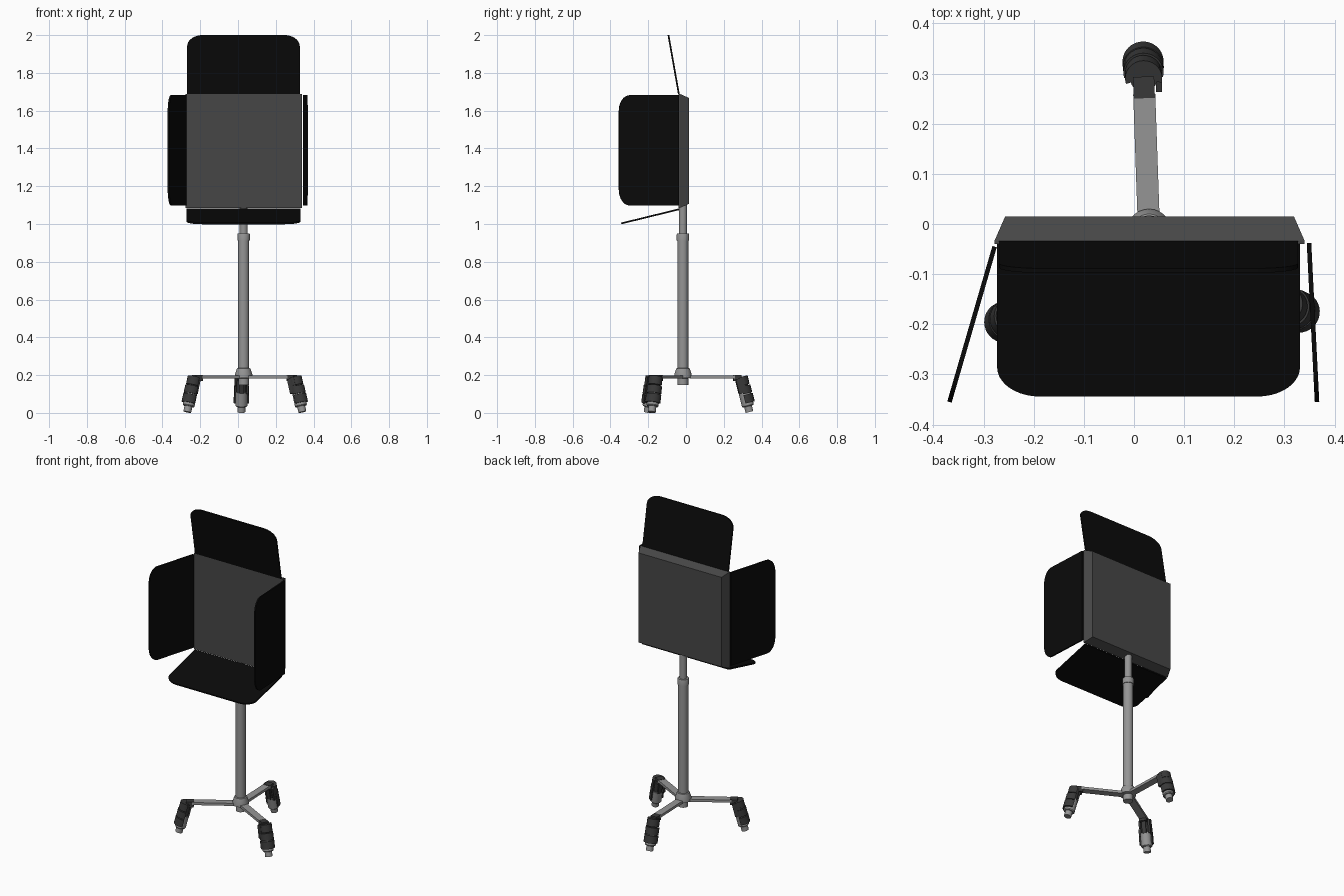
import bpy, bmesh, math
from mathutils import Vector, Matrix

if "Cube" in bpy.data.objects:
    bpy.data.objects.remove(bpy.data.objects["Cube"])


def material(name, v):
    m = bpy.data.materials.new(name)
    m.diffuse_color = (v, v, v, 1)
    m.use_nodes = True
    m.node_tree.nodes["Principled BSDF"].inputs["Base Color"].default_value = m.diffuse_color
    return m


BLACK = material("flap black", 0.003)
PANEL = material("panel dark grey", 0.062)
RUBBER = material("foot dark grey", 0.04)
METAL = material("metal grey", 0.30)
PX, PY = 0.03, -0.016        # pole axis


def finish(name, bm, mat, matrix=None, smooth=True):
    bmesh.ops.recalc_face_normals(bm, faces=bm.faces[:])
    if matrix:
        bm.transform(matrix)
    me = bpy.data.meshes.new(name)
    bm.to_mesh(me)
    bm.free()
    me.materials.append(mat)
    ob = bpy.data.objects.new(name, me)
    bpy.context.collection.objects.link(ob)
    if smooth:
        bpy.ops.object.select_all(action='DESELECT')
        ob.select_set(True)
        bpy.context.view_layer.objects.active = ob
        bpy.ops.object.shade_smooth_by_angle(angle=math.radians(35))
    return ob


def lathe(name, profile, mat, matrix, start=0, sweep=360, n=28):
    """Revolve closed (radius, z) profile round z, fully or partly."""
    bm = bmesh.new()
    full = sweep == 360
    rings = []
    for i in range(n if full else n + 1):
        a = math.radians(start + sweep * i / n)
        rings.append([bm.verts.new((r * math.cos(a), r * math.sin(a), z)) for r, z in profile])
    k = len(profile)
    for i in range(n):
        a, b = rings[i], rings[(i + 1) % len(rings)]
        for j in range(k):
            bm.faces.new((a[j], a[(j + 1) % k], b[(j + 1) % k], b[j]))
    if not full:
        bm.faces.new(rings[0])
        bm.faces.new(rings[-1])
    bmesh.ops.remove_doubles(bm, verts=bm.verts[:], dist=1e-5)
    return finish(name, bm, mat, matrix)


def solid(name, profile, mat, matrix):
    pts = [(0, profile[0][1])] + profile + [(0, profile[-1][1])]
    return lathe(name, pts, mat, matrix)


def box(name, lo, hi, mat, matrix=None):
    bm = bmesh.new()
    bmesh.ops.create_cube(bm, size=1)
    lo, hi = Vector(lo), Vector(hi)
    for v in bm.verts:
        v.co = Vector([(lo[i] + hi[i]) / 2 + v.co[i] * (hi[i] - lo[i]) for i in range(3)])
    return finish(name, bm, mat, matrix, False)


def flap(name, hinge, tip, along, half, thick=0.009):
    """Thin plate from hinge line to tip line with elliptical outer corners."""
    hinge, tip, along = Vector(hinge), Vector(tip), Vector(along)
    out = tip - hinge
    length = out.length
    out.normalize()
    nrm = along.cross(out).normalized() * thick / 2
    rx, ry = 0.085, 0.06
    right = [(half - rx + rx * math.cos(t), length - ry + ry * math.sin(t))
             for t in [math.pi / 2 * i / 10 for i in range(11)]]
    outline = [(half, 0)] + right + [(-u, v) for u, v in reversed(right)] + [(-half, 0)]
    bm = bmesh.new()
    sides = [[bm.verts.new(hinge + along * u + out * v + nrm * s) for u, v in outline] for s in (-1, 1)]
    for s in sides:
        bm.faces.new(s)
    n = len(outline)
    for i in range(n):
        j = (i + 1) % n
        bm.faces.new((sides[0][i], sides[0][j], sides[1][j], sides[1][i]))
    return finish(name, bm, BLACK)


# Lamp panel with tapered back
bm = bmesh.new()
layers = [(-0.040, 0.309, 0.302), (-0.033, 0.309, 0.302), (0.015, 0.288, 0.281)]
loops = []
for y, hx, hz in layers:
    loops.append([bm.verts.new((0.031 + sx * hx, y, 1.387 + sz * hz))
                  for sx, sz in ((-1, -1), (1, -1), (1, 1), (-1, 1))])
for a, b in zip(loops, loops[1:]):
    for i in range(4):
        bm.faces.new((a[i], a[(i + 1) % 4], b[(i + 1) % 4], b[i]))
bm.faces.new(loops[0])
bm.faces.new(loops[-1])
finish("lamp_panel", bm, PANEL, None, False)

# Four barn door flaps
flap("top_flap", (0.029, -0.038, 1.688), (0.029, -0.093, 2.0), (1, 0, 0), 0.298)
flap("bottom_flap", (0.029, -0.036, 1.078), (0.029, -0.343, 1.003), (1, 0, 0), 0.302)
flap("left_flap", (-0.278, -0.045, 1.39), (-0.368, -0.355, 1.39), (0, 0, 1), 0.292)
flap("right_flap", (0.349, -0.038, 1.39), (0.365, -0.355, 1.39), (0, 0, 1), 0.292)

# Pole
P = Matrix.Translation((PX, PY, 0))
solid("outer_tube", [(0.029, 0.19), (0.029, 0.92)], METAL, P)
solid("tube_collar", [(0.033, 0.912), (0.033, 0.945), (0.031, 0.95)], METAL, P)
solid("inner_tube", [(0.021, 0.93), (0.021, 1.10)], METAL, P)
solid("hub", [(0.028, 0.147), (0.028, 0.183), (0.046, 0.186), (0.046, 0.204),
              (0.036, 0.235), (0.029, 0.237)], METAL, P)

# Three folding legs, modelled along +y then turned round the pole
for k in range(3):
    L = P @ Matrix.Rotation(math.radians(2 + 120 * k), 4, 'Z')
    n = str(k + 1)
    box("leg_bar_" + n, (-0.022, 0.035, 0.183), (0.022, 0.275, 0.199), METAL, L)
    box("leg_hinge_" + n, (-0.021, 0.267, 0.168), (0.021, 0.31, 0.201), RUBBER, L)
    # Foot axis: local z points down and outward
    F = L @ Matrix.Translation((0, 0.306, 0.19)) @ Matrix.Rotation(math.radians(180 + 14), 4, 'X')
    solid("foot_core_" + n, [(0.027, 0.0), (0.027, 0.085)], RUBBER, F)
    solid("foot_sleeve_" + n, [(0.032, 0.08), (0.032, 0.155), (0.028, 0.16)], METAL, F)
    solid("foot_tip_" + n, [(0.021, 0.155), (0.021, 0.191)], METAL, F)
    # Dark grip shells wrap the outer side (local -y)
    for i, (a, b, r) in enumerate(((0.0, 0.045, 0.037), (0.05, 0.092, 0.04), (0.097, 0.142, 0.041))):
        lathe("foot_grip_%s_%d" % (n, i + 1), [(0.026, a), (r, a), (r, b), (0.026, b)],
              RUBBER, F, start=165, sweep=210, n=20)
    box("foot_lever_" + n, (0.024, -0.012, 0.005), (0.036, 0.03, 0.085), RUBBER, F)
    box("foot_spine_" + n, (-0.012, 0.02, 0.0), (0.012, 0.033, 0.085), RUBBER, F)
